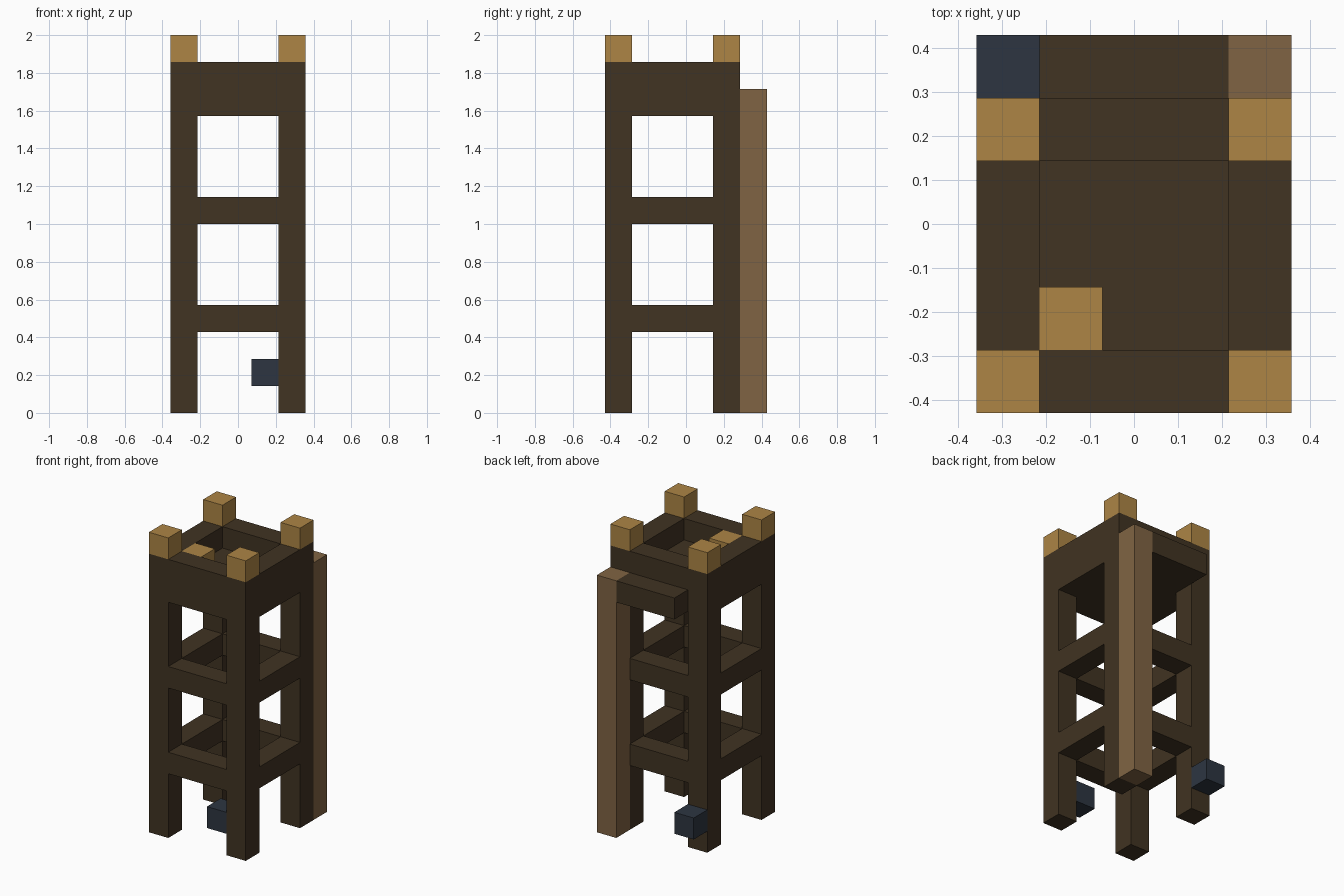
import bpy
import bmesh
from mathutils import Vector

cube = bpy.data.objects.get("Cube")
if cube:
    bpy.data.objects.remove(cube, do_unlink=True)

U = 1 / 7                    # edge of one block
YC = -0.5                    # the tower sits half a block forward


def material(name, rgb):
    m = bpy.data.materials.new(name)
    m.use_nodes = True
    m.diffuse_color = (*rgb, 1)
    bsdf = next(n for n in m.node_tree.nodes if n.type == "BSDF_PRINCIPLED")
    bsdf.inputs["Base Color"].default_value = (*rgb, 1)
    bsdf.inputs["Roughness"].default_value = 0.9
    return m


dark_wood = material("dark wood", (0.052, 0.033, 0.016))
tan_wood = material("tan wood", (0.418, 0.235, 0.060))
brown_wood = material("brown wood", (0.216, 0.127, 0.056))
navy = material("navy", (0.026, 0.036, 0.053))


def box(name, center, size, mat):
    """Box given in block units: centre in x and y, bottom in z."""
    bm = bmesh.new()
    bmesh.ops.create_cube(bm, size=1)
    base = Vector(center) + Vector((0, 0, size[2] / 2))
    for v in bm.verts:
        v.co = (v.co * Vector(size) + base) * U
    mesh = bpy.data.meshes.new(name)
    bm.to_mesh(mesh)
    bm.free()
    mesh.materials.append(mat)
    obj = bpy.data.objects.new(name, mesh)
    bpy.context.collection.objects.link(obj)
    return obj


# Corner legs with light caps
for sx, side in ((-1, "right"), (1, "left")):
    for sy, end in ((-1, "front"), (1, "back")):
        x, y = 2 * sx, YC + 2 * sy
        box(f"{end}_{side}_leg", (x, y, 0), (1, 1, 13), dark_wood)
        box(f"{end}_{side}_cap", (x, y, 13), (1, 1, 1), tan_wood)

# Two rings of cross beams and the taller parapet
for ring, z, height in (("lower", 3, 1), ("middle", 7, 1), ("parapet", 11, 2)):
    for s, end, side in ((-1, "front", "right"), (1, "back", "left")):
        box(f"{ring}_{end}_beam", (0, YC + 2 * s, z), (3, 1, height), dark_wood)
        box(f"{ring}_{side}_beam", (2 * s, YC, z), (1, 3, height), dark_wood)

# Platform floor with a block standing on it
box("platform_floor", (0, YC, 11), (3, 3, 1), dark_wood)
box("platform_block", (-1, YC - 1, 12), (1, 1, 1), tan_wood)

# Post and arm behind the tower
box("back_post", (2, 2.5, 0), (1, 1, 12), brown_wood)
box("back_arm", (0, 2.5, 11), (3, 1, 1), dark_wood)

# Small blocks fixed to the legs
box("front_leg_block", (1, YC - 2, 1), (1, 1, 1), navy)
box("back_leg_block", (-2, 2.5, 1), (1, 1, 1), navy)
